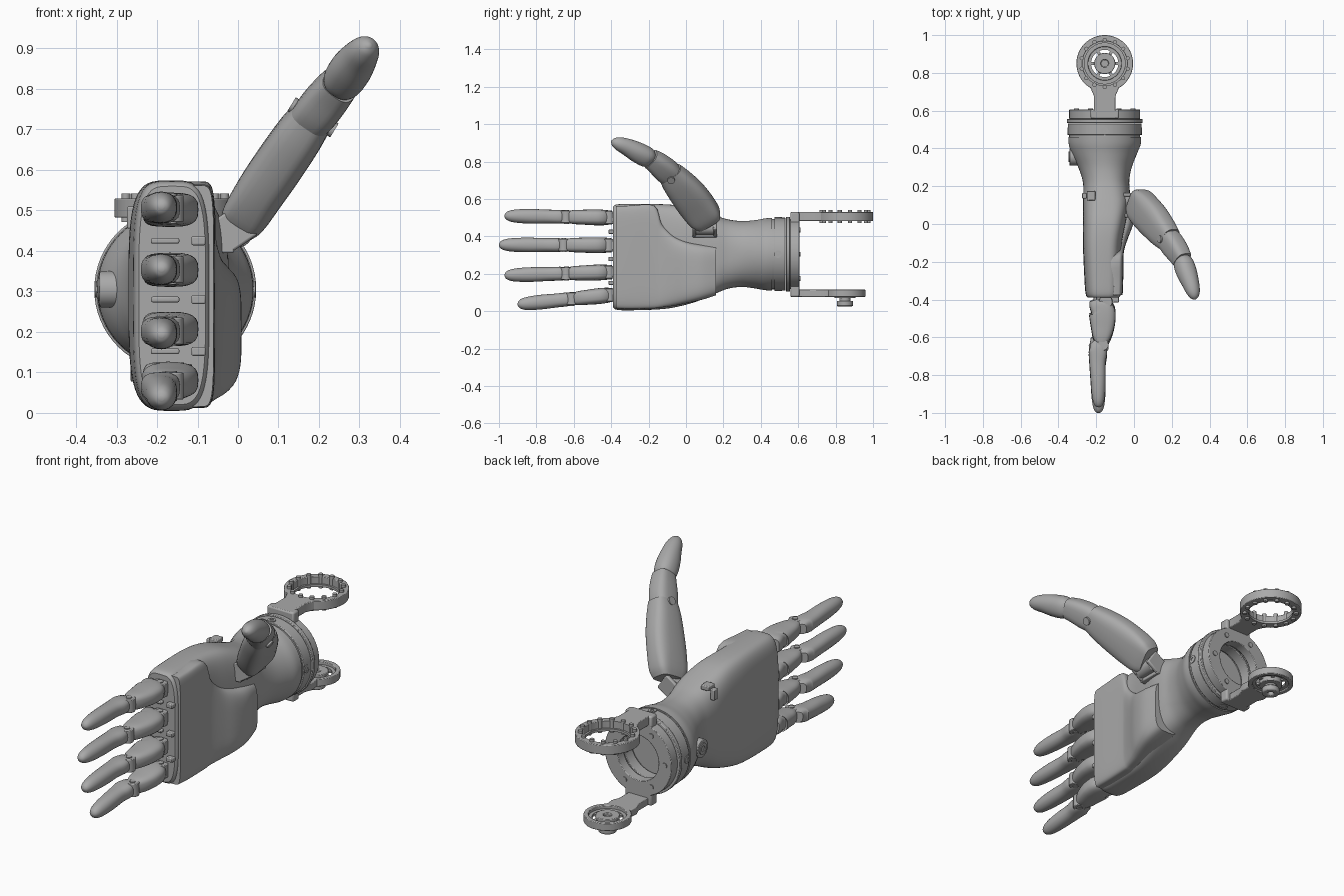
import bpy, bmesh
from math import sin, cos, pi, copysign
from mathutils import Vector, Matrix

cube = bpy.data.objects.get("Cube")
if cube:
    bpy.data.objects.remove(cube, do_unlink=True)

GREY = (0.4, 0.4, 0.4, 1)
mat = bpy.data.materials.new("satin grey")
mat.use_nodes = True
mat.diffuse_color = GREY
mat.node_tree.nodes["Principled BSDF"].inputs["Base Color"].default_value = GREY
made = []
X, Y, Z = Vector((1, 0, 0)), Vector((0, 1, 0)), Vector((0, 0, 1))


def finish(name, bm, bevel=0):
    bmesh.ops.recalc_face_normals(bm, faces=bm.faces[:])
    me = bpy.data.meshes.new(name)
    bm.to_mesh(me)
    bm.free()
    me.materials.append(mat)
    ob = bpy.data.objects.new(name, me)
    bpy.context.collection.objects.link(ob)
    if bevel:
        mod = ob.modifiers.new("bevel", "BEVEL")
        mod.width, mod.segments, mod.limit_method = bevel, 2, "ANGLE"
    made.append(ob)
    return ob


def smooth_path(secs, steps):
    """Catmull-Rom blend through rows of numbers."""
    out = []
    for i in range(len(secs) - 1):
        p = [secs[max(i - 1, 0)], secs[i], secs[i + 1], secs[min(i + 2, len(secs) - 1)]]
        for k in range(steps):
            t = k / steps
            out.append([0.5 * (2 * b + (c - a) * t + (2 * a - 5 * b + 4 * c - d) * t * t
                               + (3 * b - a - 3 * c + d) * t ** 3) for a, b, c, d in zip(*p)])
    return out + [list(secs[-1])]


def loft(name, secs, u_ref=X, axis=None, steps=4, sides=32, bevel=0):
    """Rows are x, y, z, half width, half height, squareness."""
    rows = smooth_path(secs, steps)
    mids = [Vector(r[:3]) for r in rows]
    bm, rings = bmesh.new(), []
    for i, (x, y, z, a, b, n) in enumerate(rows):
        t = axis or (mids[min(i + 1, len(mids) - 1)] - mids[max(i - 1, 0)]).normalized()
        u = (u_ref - t * u_ref.dot(t)).normalized()
        v = t.cross(u)
        ring = []
        for k in range(sides):
            c, s = cos(2 * pi * k / sides), sin(2 * pi * k / sides)
            ring.append(bm.verts.new(mids[i] + u * a * copysign(abs(c) ** (2 / n), c)
                                     + v * b * copysign(abs(s) ** (2 / n), s)))
        rings.append(ring)
    for r, q in zip(rings, rings[1:]):
        for k in range(sides):
            j = (k + 1) % sides
            bm.faces.new((r[k], r[j], q[j], q[k]))
    bm.faces.new(rings[0])
    bm.faces.new(rings[-1])
    return finish(name, bm, bevel)


def shell(name, rows, **kw):
    """Loft along y from rows of y, x low, x high, z low, z high, squareness."""
    return loft(name, [((a + b) / 2, y, (c + d) / 2, (b - a) / 2, (d - c) / 2, n)
                       for y, a, b, c, d, n in rows], axis=Y, **kw)


def tube(name, start, axis, length, r, inner=0, sides=48, bevel=0):
    """Solid or hollow cylinder running from start along axis."""
    bm = bmesh.new()
    rot = Z.rotation_difference(axis).to_matrix()
    prof = [(r, 0), (r, length)] + ([(inner, length), (inner, 0)] if inner else [])
    loops = [[bm.verts.new(Vector(start) + rot @ Vector((q * cos(2 * pi * k / sides),
              q * sin(2 * pi * k / sides), h))) for k in range(sides)] for q, h in prof]
    pairs = list(zip(loops, loops[1:] + loops[:1])) if inner else [loops]
    for a, b in pairs:
        for k in range(sides):
            j = (k + 1) % sides
            bm.faces.new((a[k], a[j], b[j], b[k]))
    if not inner:
        bm.faces.new(loops[0])
        bm.faces.new(loops[1])
    return finish(name, bm, bevel)


def box(name, lo, hi, bevel=0.004, rot=None):
    lo, hi = Vector(lo), Vector(hi)
    bm = bmesh.new()
    bmesh.ops.create_cube(bm, size=1)
    mid = Matrix.Translation((lo + hi) / 2)
    bm.transform(mid @ (rot or Matrix()) @ Matrix.Diagonal((*(hi - lo), 1)))
    return finish(name, bm, bevel)


def slab(name, pts, z, height, bevel=0.004):
    """Flat outline extruded upward."""
    bm = bmesh.new()
    f = bm.faces.new([bm.verts.new((x, y, z)) for x, y in pts])
    top = bmesh.ops.extrude_face_region(bm, geom=[f])["geom"]
    bmesh.ops.translate(bm, vec=(0, 0, height), verts=[v for v in top if isinstance(v, bmesh.types.BMVert)])
    return finish(name, bm, bevel)


# Hand shell flowing into the wrist
CX, CZ = -0.155, 0.305
shell("hand_shell", [
    (-.39, -.245, -.08, .02, .56, 4), (-.37, -.256, -.07, .008, .571, 4),
    (-.3, -.262, -.068, .005, .574, 4), (-.12, -.27, -.065, .012, .572, 4),
    (0, -.27, -.045, .035, .56, 3.8), (.1, -.27, -.025, .068, .53, 3.4),
    (.17, -.268, -.022, .1, .507, 2.8), (.23, -.272, -.025, .122, .49, 2.4),
    (.3, -.295, -.012, .13, .482, 2.1), (.37, -.328, .015, .122, .487, 2),
    (.42, -.345, .035, .113, .496, 2), (.46, -.348, .038, .111, .499, 2)], sides=64)
# Palm cushion with the cut-away around the thumb root
shell("palm_cushion", [
    (-.375, -.15, -.06, .015, .562, 6), (-.3, -.15, -.057, .012, .565, 6),
    (-.17, -.15, -.055, .015, .565, 6), (-.13, -.15, -.05, .02, .47, 5),
    (-.07, -.15, -.03, .028, .405, 4), (0, -.15, -.004, .042, .372, 4),
    (.08, -.15, .009, .06, .357, 4), (.16, -.15, -.002, .085, .35, 4)], sides=48)
# Back-of-hand seam and slot
box("back_slot_frame", (-.25, .125, .5), (-.205, .175, .524))
box("back_slot_latch", (-.274, .135, .455), (-.25, .165, .51))
tube("back_connector", (-.28, .355, CZ), -X, .062, .045, bevel=.004)
tube("back_connector_socket", (-.33, .355, CZ), -X, .016, .028, .014)

# Wrist rings, hollow at the rear
tube("wrist_neck", (CX, .45, CZ), Y, .03, .188, .14)
tube("wrist_band", (CX, .472, CZ), Y, .06, .195, .13, 64, .003)
tube("wrist_flange", (CX, .535, CZ), Y, .021, .2, .13, 64, .003)
tube("bracket_ring", (CX, .556, CZ), Y, .05, .188, .115, 64, .003)
for d in (X, -X, Z, -Z):
    tube("wrist_screw", Vector((CX, .492, CZ)) + d * .188, d, .01, .02, .009, 20)
for k in range(6):
    a = pi * k / 3
    tube("ring_bolt", (CX + .15 * cos(a), .6, CZ + .15 * sin(a)), Y, .011, .013, 0, 12)

# Bracket arms
def arm(name, z, h, half, flare):
    side = [(half, .56), (half, .68), (half + .015, .715), (flare, .765)]
    slab(name, [(CX + x, y) for x, y in side] + [(CX - x, y) for x, y in reversed(side)], z, h)

CY = .85
slot_cut = []
for name, z, h, half, flare in (("upper_arm_plate", .482, .048, .058, .1), ("lower_arm_plate", .077, .038, .055, .065)):
    arm(name, z, h, half, flare)
    slot_cut.append(made[-1])
box("upper_tab", (CX - .075, .558, .42), (CX + .075, .606, .53), .008)
box("lower_tab", (CX - .075, .558, .077), (CX + .075, .606, .19), .008)
# Round clearance in both arms
for ob, r in zip(slot_cut, (.118, .09)):
    cutter = tube("clearance_cutter", (CX, CY, 0), Z, .7, r)
    made.remove(cutter)
    cutter.hide_render = True
    cutter.hide_set(True)
    cutter.display_type = "WIRE"
    mod = ob.modifiers.new("clearance", "BOOLEAN")
    mod.object, mod.solver = cutter, "EXACT"

# Upper ring with pins
tube("upper_ring", (CX, CY, .482), Z, .048, .15, .118, 64, .003)
tube("upper_ring_lip", (CX, CY, .482), Z, .012, .12, .108, 64)
for k in range(14):
    a = 2 * pi * (k + .5) / 14
    tube("ring_pin", (CX + .125 * cos(a), CY + .125 * sin(a), .472), Z, .07, .011, 0, 12)

# Lower pivot
tube("pivot_rim", (CX, CY, .077), Z, .038, .11, .088, 64, .003)
tube("pivot_dish", (CX, CY, .085), Z, .014, .092, .072, 48)
tube("pivot_hub", (CX, CY, .07), Z, .04, .056, .02, 48, .003)
for k in range(3):
    box("pivot_spoke", (CX - .08, CY - .008, .086), (CX + .08, CY + .008, .097), 0,
        Matrix.Rotation(pi * k / 3, 4, "Z"))
tube("pivot_neck", (CX, CY, .045), Z, .03, .03, .012, 32)
tube("pivot_nut", (CX, CY, .026), Z, .03, .043, .014, 32, .006)


# Fingers
def finger(name, z0, z1, length):
    def at(t):
        return -.38 - length * t, z0 + (z1 - z0) * t

    def segment(part, rows):
        loft(f"{name}_{part}", [((a + b) / 2, *at(t), (b - a) / 2, w, n)
                                for t, a, b, w, n in rows], sides=24)

    def barrel(part, t, x, r, w):
        y, z = at(t)
        tube(f"{name}_{part}", (x, y, z - w), Z, 2 * w, r, 0, 24, .003)
        tube(f"{name}_{part}_pin", (x, y, z - w - .004), Z, 2 * w + .008, r * .45, 0, 16)

    y, z = at(.03)
    box(f"{name}_knuckle_link", (-.2, y - .06, z - .024), (-.12, y + .05, z + .024))
    barrel("knuckle", .055, -.15, .036, .034)
    segment("proximal", [
        (.04, -.236, -.185, .034, 3), (.08, -.24, -.16, .04, 3), (.13, -.24, -.105, .042, 3),
        (.2, -.235, -.098, .042, 3), (.28, -.228, -.105, .04, 3), (.36, -.22, -.12, .038, 3),
        (.415, -.208, -.135, .034, 3)])
    barrel("middle_joint", .44, -.165, .031, .033)
    y, z = at(.44)
    box(f"{name}_joint_web", (-.205, y - .04, z - .02), (-.15, y + .04, z + .02))
    segment("distal", [
        (.41, -.236, -.195, .025, 3), (.45, -.24, -.16, .034, 3), (.5, -.24, -.143, .037, 2.8),
        (.6, -.236, -.15, .037, 2.5), (.74, -.23, -.15, .039, 2.3), (.86, -.225, -.152, .037, 2.1),
        (.94, -.218, -.158, .031, 2), (.985, -.208, -.169, .019, 2), (1, -.195, -.183, .005, 2)])


for name, z0, z1, length in (("index", .5, .51, .59), ("middle", .353, .355, .62),
                             ("ring_finger", .21, .192, .59), ("little", .09, .036, .52)):
    finger(name, z0, z1, length)
# Guide pegs and ribs between the knuckles
for z in (.425, .28, .152):
    box("knuckle_rib", (-.215, -.41, z - .007), (-.145, -.38, z + .007))
    box("knuckle_peg", (-.115, -.415, z - .011), (-.08, -.37, z + .011))

# Thumb
N = Vector((.85, 0, -.52))
loft("thumb_proximal", [
    (.01, .125, .475, .048, .07, 4), (.028, .103, .503, .058, .088, 4),
    (.065, .06, .56, .062, .097, 3.2), (.11, .01, .625, .063, .095, 3),
    (.155, -.045, .69, .06, .083, 3), (.19, -.085, .738, .052, .068, 3)], N)
loft("thumb_middle", [
    (.17, -.065, .715, .05, .06, 3), (.2, -.105, .75, .054, .066, 3),
    (.232, -.15, .788, .052, .06, 3), (.256, -.19, .815, .046, .052, 3)], N)
loft("thumb_tip", [
    (.252, -.185, .81, .036, .04, 2.5), (.262, -.21, .824, .05, .054, 2.3),
    (.28, -.26, .85, .052, .054, 2.2), (.3, -.315, .878, .045, .046, 2),
    (.314, -.36, .896, .036, .036, 2), (.321, -.387, .905, .022, .022, 2),
    (.324, -.399, .909, .005, .005, 2)], N)
tube("thumb_joint_pin", Vector((.185, -.08, .73)) - N * .062, N, .124, .02, 0, 20)
# Thumb root hinge
tube("thumb_hinge", (.0, .05, .445), Y, .1, .036, 0, 24, .004)
box("thumb_mount", (-.09, .035, .395), (-.01, .165, .475))
for y in (.035, .145):
    box("thumb_fork", (-.05, y, .41), (.03, y + .02, .5), .006, Matrix.Rotation(-.6, 4, "Y"))

# Shading
bpy.ops.object.select_all(action="DESELECT")
for ob in made:
    ob.select_set(True)
bpy.context.view_layer.objects.active = made[0]
bpy.ops.object.shade_smooth_by_angle(angle=.6)
